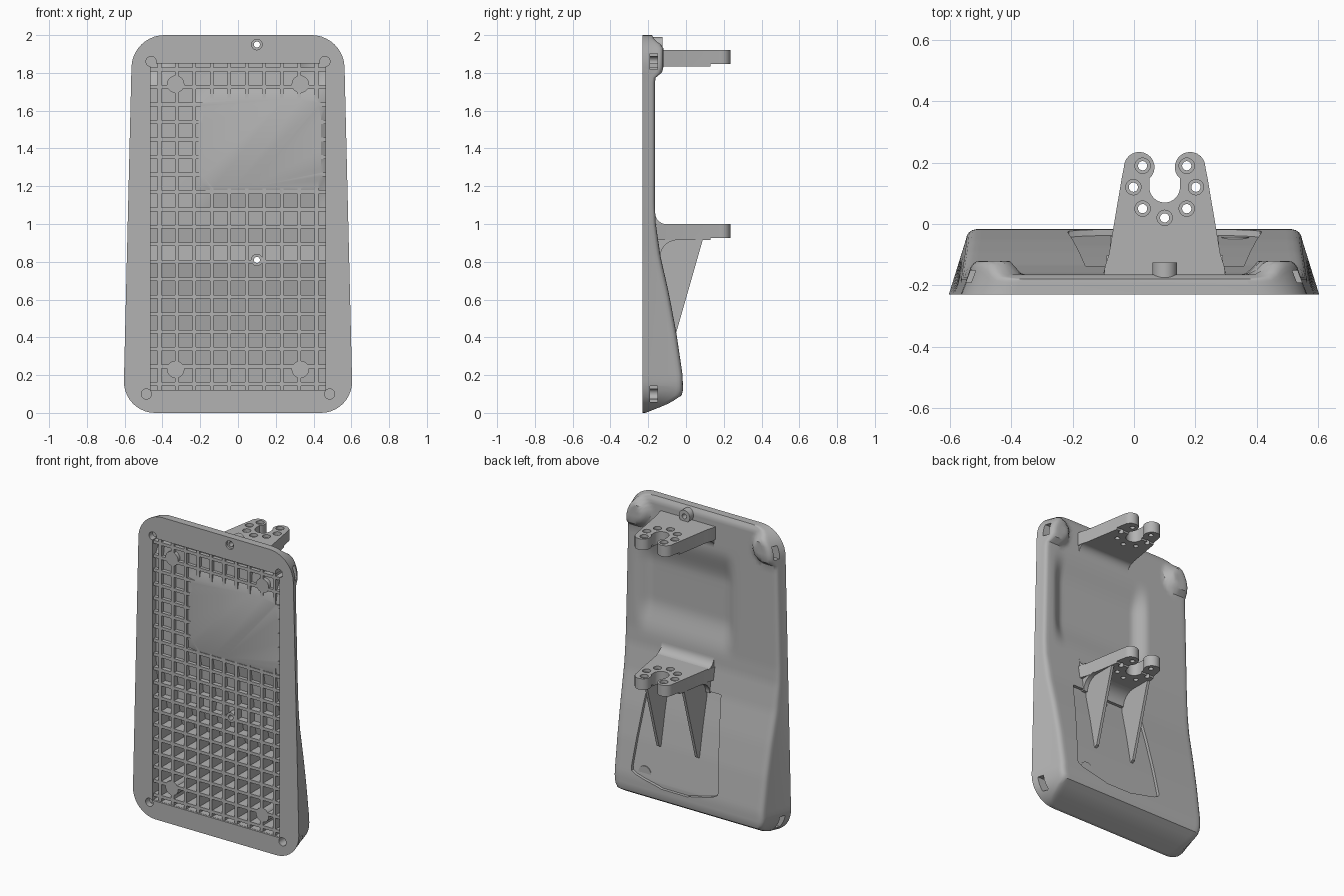
import bpy, bmesh, math
from mathutils import Vector

cube = bpy.data.objects.get("Cube")
if cube:
    bpy.data.objects.remove(cube)

grey = bpy.data.materials.new("plain_grey")
grey.use_nodes = True
grey.diffuse_color = (0.45, 0.45, 0.45, 1)
grey.node_tree.nodes["Principled BSDF"].inputs["Base Color"].default_value = (0.45, 0.45, 0.45, 1)

FRONT, RIB, R = -0.23, -0.218, 0.17    # front plane, rib plane, outline corner radius
CX = 0.1                               # brackets sit off centre
PITCH = 0.0925


def ramp(a, b, v):
    t = min(max((v - a) / (b - a), 0), 1)
    return t * t * (3 - 2 * t)


# ---------- helpers ----------
def make(name, bm):
    bmesh.ops.recalc_face_normals(bm, faces=bm.faces)
    me = bpy.data.meshes.new(name)
    bm.to_mesh(me)
    bm.free()
    me.materials.append(grey)
    ob = bpy.data.objects.new(name, me)
    bpy.context.collection.objects.link(ob)
    return ob


def loft(name, rings):
    bm = bmesh.new()
    loops = [[bm.verts.new(p) for p in ring] for ring in rings]
    n = len(loops[0])
    for a, b in zip(loops, loops[1:]):
        for i in range(n):
            j = (i + 1) % n
            bm.faces.new((a[i], a[j], b[j], b[i]))
    bm.faces.new(loops[0])
    bm.faces.new(loops[-1])
    return make(name, bm)


def cylinders(name, axis, items):
    """Round pieces: (centre, radius, start, end) along the given axis (1 = y, 2 = z)."""
    bm = bmesh.new()
    for (a, b), r, lo, hi in items:
        ends = []
        for h in (lo, hi):
            ring = []
            for k in range(28):
                t = math.tau * k / 28
                u, v = a + r * math.cos(t), b + r * math.sin(t)
                ring.append(bm.verts.new((u, h, v) if axis == 1 else (u, v, h)))
            ends.append(ring)
        for k in range(28):
            m = (k + 1) % 28
            bm.faces.new((ends[0][k], ends[0][m], ends[1][m], ends[1][k]))
        for ring in ends:
            bm.faces.new(ring)
    return make(name, bm)


def box(name, x0, x1, y0, y1, z0, z1):
    return loft(name, [[(x0, y0, z), (x1, y0, z), (x1, y1, z), (x0, y1, z)] for z in (z0, z1)])


def cut(ob, cutter):
    mod = ob.modifiers.new("cut", 'BOOLEAN')
    mod.operation, mod.solver, mod.object = 'DIFFERENCE', 'EXACT', cutter
    bpy.context.view_layer.objects.active = ob
    bpy.ops.object.modifier_apply(modifier=mod.name)
    bpy.data.objects.remove(cutter)


def smooth(ob, angle=32):
    bpy.ops.object.select_all(action='DESELECT')
    ob.select_set(True)
    bpy.context.view_layer.objects.active = ob
    bpy.ops.object.shade_smooth_by_angle(angle=math.radians(angle))


# ---------- shape of the back ----------
PROFILE = [(0, -.215), (.045, -.1), (.09, -.024), (.12, -.016), (.2, -.018), (.43, -.052),
           (.63, -.09), (.83, -.135), (1, -.16), (1.1, -.165), (1.97, -.165), (2, -.18)]


def back(x, z):
    for (z0, y0), (z1, y1) in zip(PROFILE, PROFILE[1:]):
        if z <= z1:
            y = y0 + (y1 - y0) * (z - z0) / (z1 - z0)
            break
    # scooped hollow between the brackets, and bosses in the upper corners
    y -= .045 * ramp(.37, .27, abs(x - .12)) * ramp(.35, .12, abs(z - 1.425))
    d = math.hypot(max(0, .47 - abs(x)), z - 1.875)
    return y + .045 * ramp(.11, .06, d)


def half_width(z):
    e = min(z, 2 - z)
    inset = R - math.sqrt(R * R - (R - e) ** 2) if e < R else 0
    return .608 - .024 * z - inset


def section(z):
    hw = half_width(z)
    yb = back(hw, z)
    hb = hw - .26 * (yb - FRONT)
    r = min(.035, .4 * (yb - FRONT))
    offs = [0, .1 * r, .3 * r, .6 * r, r]
    inner = hb - r
    xs = [hb - o for o in offs] + [inner * (1 - k / 28) for k in range(1, 28)]
    pts = [(-hw, FRONT, z), (hw, FRONT, z)]
    for x in xs + [0] + [-x for x in reversed(xs)]:
        d = max(0, r - (hb - abs(x)))
        pts.append((x, back(x, z) - r + math.sqrt(max(0, r * r - d * d)), z))
    return pts


# ---------- panel body ----------
ends = [R * (1 - math.cos(math.pi / 2 * k / 10)) for k in range(10)]
zs = ends + [R + (2 - 2 * R) * k / 60 for k in range(61)] + [2 - e for e in reversed(ends)]
panel = loft("panel", [section(z) for z in zs])

# shallow pocket under the lower bracket, rounded at its bottom
rings = []
for k in range(25):
    z = .17 + .67 * (k / 24) ** 1.5
    w = (.325 - .1 * (z - .17)) * (1 - ramp(.26, .16, z) ** 2 * .75)
    y = back(CX, z) - .02
    rings.append([(CX - w, y, z), (CX + w, y, z), (CX + w, .1, z), (CX - w, .1, z)])
cut(panel, loft("pocket_cutter", rings))

# front recess, then the square cells
cut(panel, box("recess_cutter", -.463, .463, -.3, RIB, .12, 1.85))


def spans(centre, half, count, first):
    edges = [centre + PITCH * (k + first) for k in range(-count, count + 1)]
    edges = [e for e in edges if abs(e - centre) < half]
    lows = [centre - half + .001] + [e + .01 for e in edges]
    highs = [e - .01 for e in edges] + [centre + half - .001]
    return list(zip(lows, highs))


def cell_floor(x, z):
    return max(back(x, z) - (.045 if z < .88 else .03), -.24)


bm = bmesh.new()
for x0, x1 in spans(0, .463, 6, .5):
    for z0, z1 in spans(.985, .865, 10, 0):
        corners = [(x0, z0), (x1, z0), (x1, z1), (x0, z1)]
        if max(cell_floor(*c) for c in corners) < RIB + .002:
            continue
        f = [bm.verts.new((x, -.28, z)) for x, z in corners]
        b = [bm.verts.new((x, cell_floor(x, z), z)) for x, z in corners]
        bm.faces.new(f)
        bm.faces.new((b[0], b[1], b[2]))
        bm.faces.new((b[0], b[2], b[3]))
        for i in range(4):
            j = (i + 1) % 4
            bm.faces.new((f[i], f[j], b[j], b[i]))
cut(panel, make("cell_cutter", bm))

# corner screw holes with side slots, and the two centre holes
corner = [((s * x, z), .027, -.3, -.15) for s in (-1, 1) for x, z in ((.46, 1.86), (.485, .1))]
cut(panel, cylinders("corner_hole_cutter", 1, corner))
for s in (-1, 1):
    for x, z in ((.46, 1.86), (.485, .1)):
        a, b = sorted((s * x, s * .7))
        cut(panel, box("slot_cutter", a, b, -.19, -.152, z - .042, z + .042))
holes = [(CX, 1.95), (CX, .81)]
cut(panel, cylinders("centre_hole_cutter", 1, [(c, .016, -.3, .1) for c in holes]))
cut(panel, cylinders("sink_cutter", 1, [(holes[0], .028, -.3, -.215)]))
smooth(panel)

# solid discs in the grid
discs = cylinders("grid_discs", 1, [((s * .33, z), .046, RIB, back(.33, z) - .02)
                                    for s in (-1, 1) for z in (.23, 1.74)])
smooth(discs)
# sleeves around the centre holes
for name, c, r, y0, y1 in (("top_sleeve", holes[0], .04, -.18, -.125),
                           ("grid_sleeve", holes[1], .032, RIB, -.16)):
    sleeve = cylinders(name, 1, [(c, r, y0, y1)])
    cut(sleeve, cylinders("bore_cutter", 1, [(c, .016, -.3, .1)]))
    smooth(sleeve)


# ---------- brackets ----------
def arc(cx, cy, r, a, b, n):
    return [(cx + r * math.cos(math.radians(a + (b - a) * k / n)),
             cy + r * math.sin(math.radians(a + (b - a) * k / n))) for k in range(n + 1)]


def fillet(name, y, z, ry, rz, w):
    """Concave corner filler; the corner lies at (y, z)."""
    prof = [(y - .02, z)] + [(y + ry - ry * math.sin(t), z + rz - rz * math.cos(t))
                             for t in (math.pi / 2 * k / 10 for k in range(11))] + [(y - .02, z + rz)]
    smooth(loft(name, [[(CX + s * w, a, b) for a, b in prof] for s in (-1, 1)]))


def bracket(name, top, root):
    half = [(.2, root), (.195, -.14), (.182, -.1), (.14, .15)]
    half += arc(.083, .185, .05, 0, 215, 14) + [(.05, .15)] + arc(0, .12, .05, 0, -90, 8)
    outline = half + [(-x, y) for x, y in reversed(half[:-1])]
    ob = loft(name, [[(CX + x, y, z) for x, y in outline] for z in (top - .085, top)])
    cut(ob, box("step_cutter", -.2, .4, .13, .4, top - .2, top - .073))
    spots = [(CX, .02)] + [(CX + s * x, y) for s in (-1, 1) for x, y in ((.072, .19), (.102, .12), (.072, .05))]
    cut(ob, cylinders("hole_cutter", 2, [(c, .015, top - .2, top + .1) for c in spots]))
    cut(ob, cylinders("seat_cutter", 2, [(c, .025, top - .02, top + .1) for c in spots]))
    smooth(ob)


bracket("upper_bracket", 1.92, -.185)
bracket("lower_bracket", 1.0, -.165)
fillet("upper_bracket_fillet", -.165, 1.836, .045, -.055, .19)
fillet("lower_bracket_fillet", -.135, .916, .095, -.085, .178)
fillet("lower_bracket_top_fillet", -.163, .999, .06, .06, .19)

# thin triangular braces below the lower bracket
for side, s in (("left", 1), ("right", -1)):
    x = CX + s * .14
    tri = [(.09, .92), (-.05, .43), (-.07, .42), (-.15, .8), (-.15, .92)]
    loft(side + "_brace", [[(x + d, y, z) for y, z in tri] for d in (-.009, .009)])
